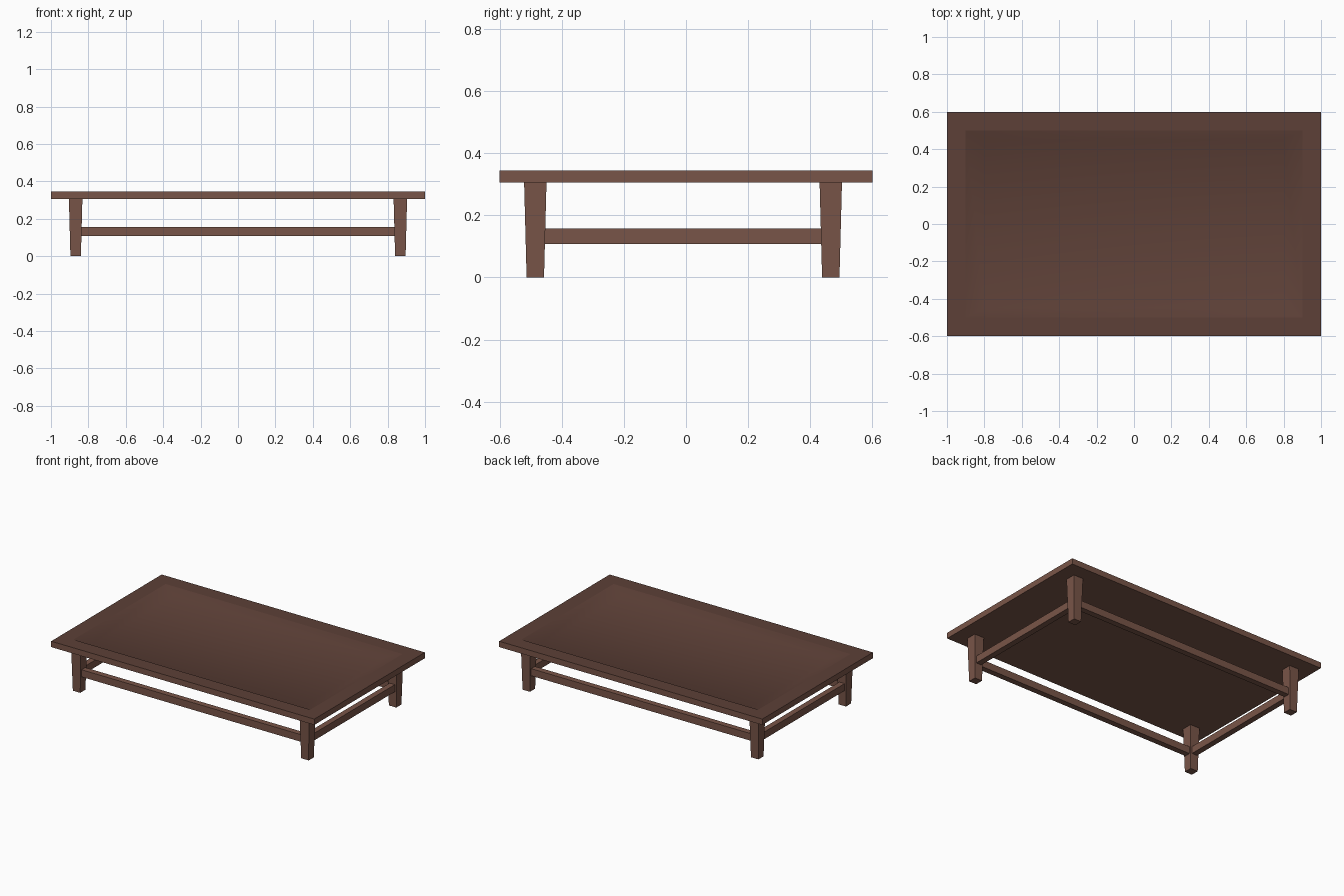
import bpy, bmesh

if "Cube" in bpy.data.objects:
    bpy.data.objects.remove(bpy.data.objects["Cube"])


def material(name, srgb):
    m = bpy.data.materials.new(name)
    lin = [(c / 255 / 12.92 if c / 255 < 0.04045 else ((c / 255 + 0.055) / 1.055) ** 2.4) for c in srgb]
    m.diffuse_color = (*lin, 1)
    m.use_nodes = True
    m.node_tree.nodes["Principled BSDF"].inputs["Base Color"].default_value = m.diffuse_color
    return m


light_brown = material("light_brown", (121, 85, 72))
dark_brown = material("dark_brown", (93, 64, 55))


def finish(name, bm, *mats):
    bmesh.ops.recalc_face_normals(bm, faces=bm.faces)
    me = bpy.data.meshes.new(name)
    bm.to_mesh(me)
    bm.free()
    for m in mats:
        me.materials.append(m)
    ob = bpy.data.objects.new(name, me)
    bpy.context.collection.objects.link(ob)
    return ob


def loft(name, rings, mats, rule=None):
    """Join rectangles (half x, half y, z) about a centre into a closed solid."""
    bm = bmesh.new()
    loops = [[bm.verts.new((cx + sx * hx, cy + sy * hy, z))
              for sx, sy in ((-1, -1), (1, -1), (1, 1), (-1, 1))]
             for cx, cy, hx, hy, z in rings]
    for a, b in zip(loops, loops[1:]):
        for i in range(4):
            j = (i + 1) % 4
            bm.faces.new((a[i], a[j], b[j], b[i]))
    bm.faces.new(loops[0][::-1])
    bm.faces.new(loops[-1])
    bmesh.ops.recalc_face_normals(bm, faces=bm.faces)
    if rule:
        rule(bm)
    return finish(name, bm, *mats)


# Tabletop with a shallow dished panel, upper surfaces darker
def paint_top(bm):
    for f in bm.faces:
        f.material_index = 1 if f.normal.z > 0.3 else 0
        c = f.calc_center_median()
        f.smooth = f.normal.z > 0.3 and c.z < 0.344


loft("tabletop", [(0, 0, 1, 0.6, 0.305), (0, 0, 1, 0.6, 0.345),
                  (0, 0, 0.9, 0.5, 0.345), (0, 0, 0.8, 0.45, 0.315)],
     (light_brown, dark_brown), paint_top)

# Tapered legs
LX, FRONT, BACK = 0.868, -0.485, 0.466
for row, y in (("front", FRONT), ("back", BACK)):
    for side, x in (("left", -LX), ("right", LX)):
        loft(f"{row}_{side}_leg", [(x, y, 0.028, 0.028, 0), (x, y, 0.036, 0.036, 0.305)], (light_brown,))

# Stretcher rails between the legs
mid = (FRONT + BACK) / 2
for name, x, y, hx, hy in (("front_rail", 0, FRONT, LX, 0.02), ("back_rail", 0, BACK, LX, 0.02),
                           ("left_rail", -LX, mid, 0.02, (BACK - FRONT) / 2),
                           ("right_rail", LX, mid, 0.02, (BACK - FRONT) / 2)):
    loft(name, [(x, y, hx, hy, 0.108), (x, y, hx, hy, 0.157)], (light_brown,))
